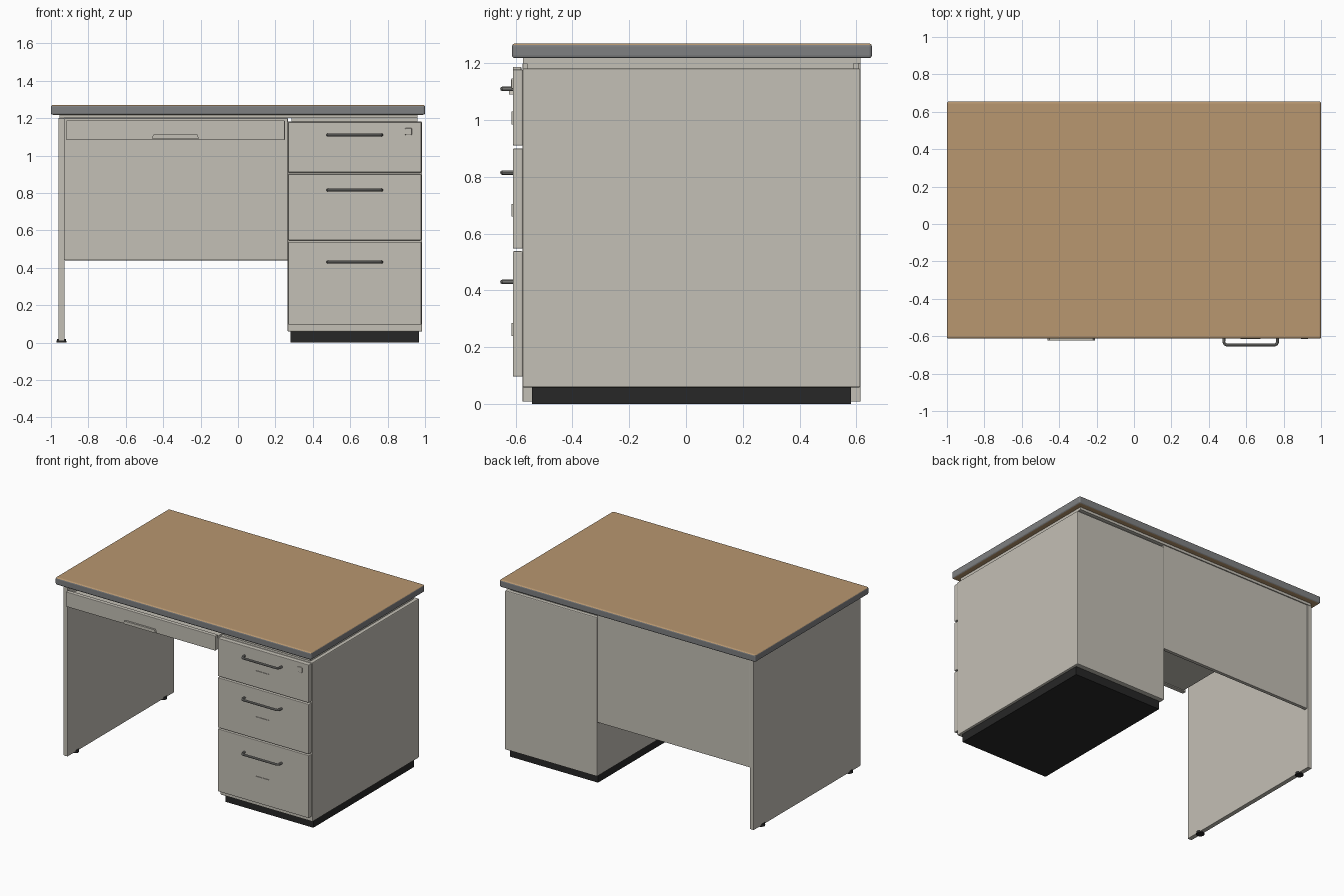
import bpy, bmesh
from mathutils import Vector

cube = bpy.data.objects.get("Cube")
if cube:
    bpy.data.objects.remove(cube, do_unlink=True)


def material(name, rgb):
    m = bpy.data.materials.new(name)
    m.use_nodes = True
    m.diffuse_color = (*rgb, 1)
    m.node_tree.nodes["Principled BSDF"].inputs["Base Color"].default_value = (*rgb, 1)
    return m


PAINT = material("painted steel", (0.55, 0.525, 0.465))
WOOD = material("wood laminate", (0.48, 0.31, 0.162))
EDGE = material("grey edging", (0.21, 0.215, 0.22))
METAL = material("handle metal", (0.26, 0.26, 0.245))
BLACK = material("black plinth", (0.02, 0.02, 0.02))


def finish(name, bm, *mats):
    me = bpy.data.meshes.new(name)
    bm.normal_update()
    bm.to_mesh(me)
    bm.free()
    for m in mats:
        me.materials.append(m)
    ob = bpy.data.objects.new(name, me)
    bpy.context.collection.objects.link(ob)
    return ob


def box_mesh(x, y, z, bevel=0.0, segments=2):
    bm = bmesh.new()
    bmesh.ops.create_cube(bm, size=1)
    for v in bm.verts:
        v.co = Vector([(r[0] + r[1]) / 2 + c * (r[1] - r[0]) for c, r in zip(v.co, (x, y, z))])
    if bevel:
        bmesh.ops.bevel(bm, geom=bm.edges[:], offset=bevel, segments=segments,
                        profile=0.5, affect='EDGES')
    return bm


def box(name, x, y, z, mat=PAINT, bevel=0.0):
    return finish(name, box_mesh(x, y, z, bevel), mat)


# Desktop: wood on top and underside, grey band around the sides
bm = box_mesh((-1, 1), (-0.613, 0.655), (1.218, 1.27), 0.01, 3)
for f in bm.faces:
    h = f.calc_center_median().z
    f.material_index = 0 if h > 1.263 or f.normal.z < -0.9 else 1
finish("desktop", bm, WOOD, EDGE)

# Support frame under the desktop
box("top_frame", (-0.955, 0.96), (-0.575, 0.615), (1.2, 1.219))
box("pedestal_spacer", (0.285, 0.96), (-0.56, 0.59), (1.17, 1.21))

# Drawer pedestal and its plinth
box("pedestal", (0.265, 0.985), (-0.576, 0.615), (0.058, 1.182), bevel=0.006)
box("plinth", (0.28, 0.968), (-0.542, 0.582), (0, 0.06), BLACK)

# Side panel with feet
box("side_panel", (-0.96, -0.928), (-0.576, 0.615), (0.008, 1.2), bevel=0.003)
for label, y in (("front", -0.47), ("back", 0.51)):
    bm = bmesh.new()
    bmesh.ops.create_cone(bm, cap_ends=True, segments=16, radius1=0.027, radius2=0.024, depth=0.018)
    bmesh.ops.translate(bm, verts=bm.verts, vec=(-0.944, y, 0.009))
    finish(label + "_foot", bm, BLACK)

# Modesty panel at the back
box("modesty_panel", (-0.928, 0.266), (0.585, 0.61), (0.44, 1.2), bevel=0.003)

# Wide shallow drawer with its flat pull
box("pencil_drawer_front", (-0.918, 0.25), (-0.61, -0.58), (1.083, 1.188), bevel=0.004)
box("pencil_drawer_tray", (-0.9, 0.235), (-0.585, 0.1), (1.09, 1.165))
bm = box_mesh((-0.462, -0.208), (-0.623, -0.608), (1.09, 1.112))
for v in bm.verts:
    if v.co.z > 1.1:
        v.co.x += 0.01 if v.co.x < -0.3 else -0.01
finish("pencil_drawer_pull", bm, PAINT)


# Bar handle bent from a round rod
def bar_handle(name, z):
    cu = bpy.data.curves.new(name, 'CURVE')
    cu.dimensions = '3D'
    cu.bevel_depth = 0.008
    cu.bevel_resolution = 2
    half = [(0.144, -0.605), (0.144, -0.63), (0.139, -0.642), (0.128, -0.647)]
    pts = [(-a, b) for a, b in half] + half[::-1]
    sp = cu.splines.new('POLY')
    sp.points.add(len(pts) - 1)
    for p, (a, b) in zip(sp.points, pts):
        p.co = (0.624 + a, b, z, 1)
    ob = bpy.data.objects.new(name, cu)
    bpy.context.collection.objects.link(ob)
    bpy.context.view_layer.objects.active = ob
    bpy.ops.object.select_all(action='DESELECT')
    ob.select_set(True)
    bpy.ops.object.convert(target='MESH')
    ob = bpy.context.object
    ob.data.materials.clear()
    ob.data.materials.append(METAL)
    bpy.ops.object.shade_smooth_by_angle()


# Pedestal drawers: front, handle and card holder
drawers = (("upper", 0.91, 1.178, 1.11, 0.985),
           ("middle", 0.547, 0.9, 0.815, 0.66),
           ("lower", 0.096, 0.538, 0.43, 0.24))
for label, low, high, grip, card in drawers:
    box(label + "_drawer_front", (0.268, 0.98), (-0.61, -0.575), (low, high), bevel=0.004)
    bar_handle(label + "_drawer_handle", grip)
    box(label + "_card_holder", (0.57, 0.675), (-0.614, -0.609), (card, card + 0.045))

# Lock on the upper drawer
box("drawer_lock", (0.893, 0.93), (-0.616, -0.605), (1.11, 1.147), bevel=0.004)
